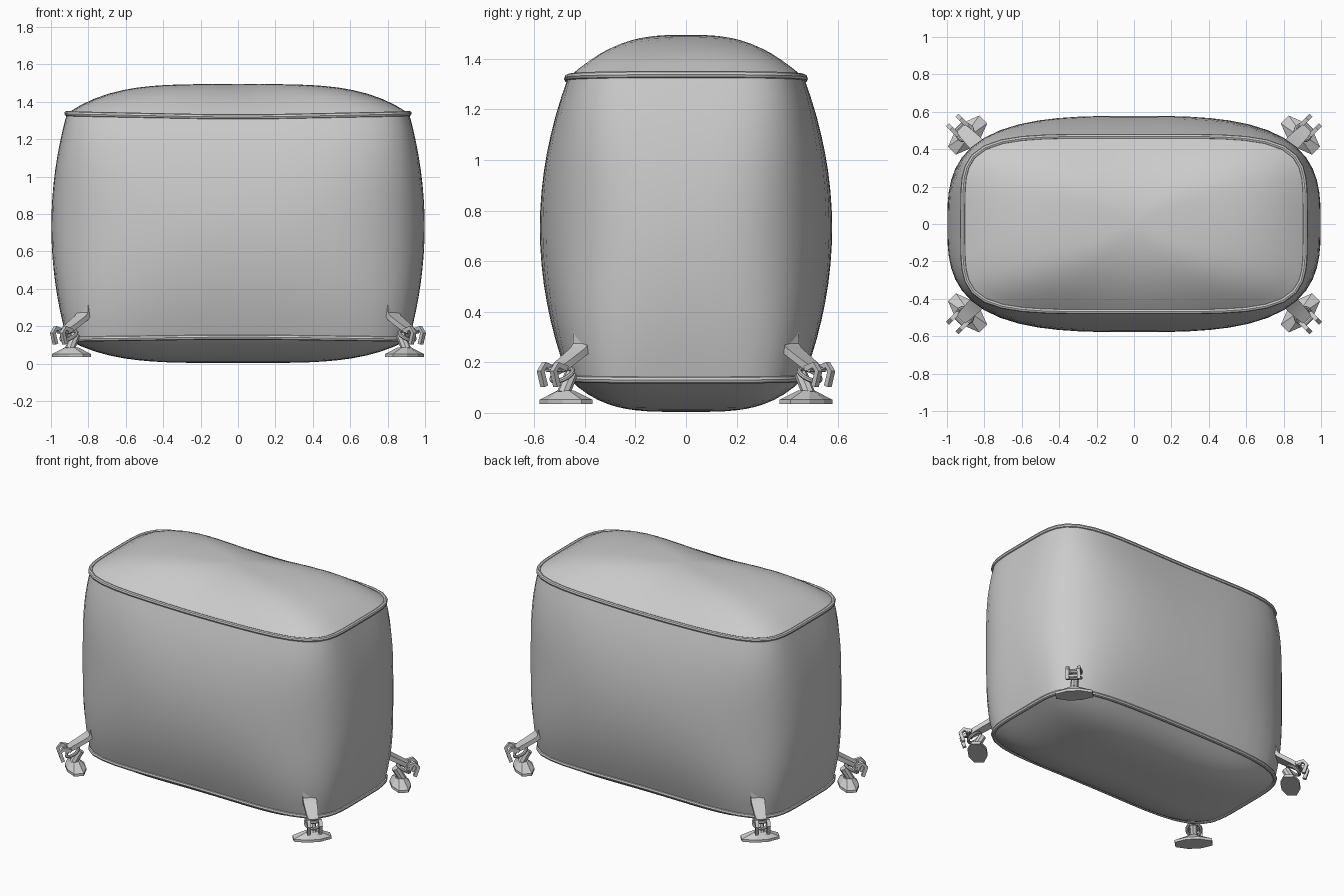
import bpy, bmesh, math
from mathutils import Matrix, Vector

if "Cube" in bpy.data.objects:
    bpy.data.objects.remove(bpy.data.objects["Cube"])

SEG = 64
MID = 0.735

grey = bpy.data.materials.new("fabric grey")
grey.diffuse_color = (0.6, 0.6, 0.6, 1)
grey.use_nodes = True
grey.node_tree.nodes["Principled BSDF"].inputs["Base Color"].default_value = grey.diffuse_color


def finish(obj, angle=40):
    obj.data.materials.append(grey)
    bpy.ops.object.select_all(action='DESELECT')
    obj.select_set(True)
    bpy.context.view_layer.objects.active = obj
    bpy.ops.object.shade_smooth_by_angle(angle=math.radians(angle))
    return obj


def from_bmesh(name, bm, matrix=None, angle=40):
    bmesh.ops.recalc_face_normals(bm, faces=bm.faces[:])
    if matrix:
        bm.transform(matrix)
    mesh = bpy.data.meshes.new(name)
    bm.to_mesh(mesh)
    bm.free()
    obj = bpy.data.objects.new(name, mesh)
    bpy.context.collection.objects.link(obj)
    return finish(obj, angle)


def outline(i, a, b, n):
    """Point on a rounded rectangle of half sizes a, b."""
    t = 2 * math.pi * i / SEG
    c, s = math.cos(t), math.sin(t)
    r = (abs(c) ** n + abs(s) ** n) ** (-1 / n)
    return a * c * r, b * s * r


def seam_z(i, top):
    s2 = abs(math.sin(2 * math.pi * i / SEG)) ** 4
    return 1.338 - 0.018 * s2 if top else 0.13 + 0.012 * s2


def seam_point(i, top):
    x, y = outline(i, 0.915, 0.468, 5)
    return Vector((x, y, seam_z(i, top)))


def skin(bm, rings):
    for lo, hi in zip(rings, rings[1:]):
        for i in range(SEG):
            j = (i + 1) % SEG
            bm.faces.new((lo[i], lo[j], hi[j], hi[i]))


# Bulging side wall between the two seams
bm = bmesh.new()
rings = []
for k in range(17):
    f = k / 16
    bulge = 1 - (2 * f - 1) ** 2
    ring = []
    for i in range(SEG):
        x, y = outline(i, 0.915 + 0.083 * bulge, 0.468 + 0.11 * bulge, 5 - 1.9 * bulge)
        z = seam_z(i, False) * (1 - f) + seam_z(i, True) * f
        ring.append(bm.verts.new((x, y, z)))
    rings.append(ring)
skin(bm, rings)
from_bmesh("side_wall", bm)


# Puffed top and bottom panels
def panel(name, top):
    bm = bmesh.new()
    rings = []
    peak = 1.495 if top else 0.004
    for k in range(12, 0, -1):
        s = k / 12
        ring = []
        for i in range(SEG):
            p = seam_point(i, top)
            c2 = math.cos(2 * math.pi * i / SEG) ** 2
            q = 2.1 + 1.9 * c2 if top else 3.5 + 0.5 * c2
            z = p.z + (peak - p.z) * (1 - s ** q)
            ring.append(bm.verts.new((p.x * s, p.y * s, z)))
        rings.append(ring)
    skin(bm, rings)
    tip = bm.verts.new((0, 0, peak))
    for i in range(SEG):
        bm.faces.new((rings[-1][i], rings[-1][(i + 1) % SEG], tip))
    # An open panel needs its outward side set explicitly
    obj = from_bmesh(name, bm)
    if (obj.data.polygons[-1].normal.z > 0) != top:
        obj.data.flip_normals()


panel("top_panel", True)
panel("bottom_panel", False)


# Round tube along a path
def tube(name, points, radius, cyclic=False, matrix=None):
    curve = bpy.data.curves.new(name, 'CURVE')
    curve.dimensions = '3D'
    curve.bevel_depth = radius
    curve.bevel_resolution = 2
    curve.use_fill_caps = True
    spline = curve.splines.new('POLY')
    spline.points.add(len(points) - 1)
    spline.use_cyclic_u = cyclic
    for sp, p in zip(spline.points, points):
        sp.co = (*p, 1)
    obj = bpy.data.objects.new(name, curve)
    bpy.context.collection.objects.link(obj)
    bpy.ops.object.select_all(action='DESELECT')
    obj.select_set(True)
    bpy.context.view_layer.objects.active = obj
    bpy.ops.object.convert(target='MESH')
    obj = bpy.context.view_layer.objects.active
    if matrix:
        obj.data.transform(matrix)
    return finish(obj)


# Piping on the seams
for label, top in (("top", True), ("bottom", False)):
    tube(label + "_piping", [seam_point(i, top) for i in range(SEG)], 0.014, True)


# Bent strip: centre line (out, up, half width) with a thickness
def strip(name, path, thick, matrix, offset=0):
    bm = bmesh.new()
    loops = []
    for k, (u, z, w) in enumerate(path):
        a, b = path[max(k - 1, 0)], path[min(k + 1, len(path) - 1)]
        d = Vector((b[0] - a[0], b[1] - a[1])).normalized() * thick / 2
        loops.append([bm.verts.new((u + m * d.y, offset + v * w, z - m * d.x))
                      for m, v in ((-1, -1), (1, -1), (1, 1), (-1, 1))])
    for lo, hi in zip(loops, loops[1:]):
        for i in range(4):
            j = (i + 1) % 4
            bm.faces.new((lo[i], lo[j], hi[j], hi[i]))
    bm.faces.new(loops[0])
    bm.faces.new(loops[-1])
    from_bmesh(name, bm, matrix, 30)


# Hexagonal foot pad with a raised centre
def pad(name, matrix):
    bm = bmesh.new()
    loops = []
    for z, su, sv in ((0.035, 1, 1), (0.052, 1, 1), (0.088, 0.5, 0.28)):
        loops.append([bm.verts.new((u * su, v * sv, z)) for u, v in (
            (0.06, -0.04), (0.06, 0.04), (0.03, 0.118),
            (-0.03, 0.118), (-0.06, 0.04), (-0.06, -0.04),
            (-0.03, -0.118), (0.03, -0.118))])
    for lo, hi in zip(loops, loops[1:]):
        for i in range(8):
            j = (i + 1) % 8
            bm.faces.new((lo[i], lo[j], hi[j], hi[i]))
    bm.faces.new(loops[0])
    bm.faces.new(loops[-1])
    from_bmesh(name, bm, matrix, 20)


# Corner fittings: local x points outward along the diagonal
for sx, sy, corner in ((1, -1, "front_right"), (-1, -1, "front_left"),
                       (1, 1, "back_right"), (-1, 1, "back_left")):
    m = (Matrix.Translation((sx * 0.89, sy * 0.475, 0))
         @ Matrix.Rotation(math.atan2(sy, sx), 4, 'Z'))
    pad(corner + "_foot_pad", m)
    tube(corner + "_post", [(0.015, 0, 0.075), (-0.03, 0, 0.155)], 0.026, matrix=m)
    strip(corner + "_strap", [(-0.10, 0.335, 0.042), (-0.095, 0.27, 0.042),
                              (-0.075, 0.245, 0.042), (0.01, 0.195, 0.036),
                              (0.045, 0.175, 0.03)], 0.028, m)
    # Link ring tilted between the post and the fork
    ring = [(0.02 + 0.038 * math.cos(a), 0.045 * math.sin(a), 0.15 - 0.025 * math.cos(a))
            for a in (2 * math.pi * i / 16 for i in range(16))]
    tube(corner + "_ring", ring, 0.010, True, m)
    # Fork with two prongs and a crossbar
    for side in (-1, 1):
        strip(corner + "_fork_prong", [(0.035, 0.175, 0.011), (0.085, 0.19, 0.011),
                                       (0.105, 0.165, 0.011), (0.085, 0.105, 0.011)],
              0.022, m, side * 0.036)
    tube(corner + "_crossbar", [(0.06, -0.045, 0.172), (0.06, 0.045, 0.172)], 0.011, matrix=m)
